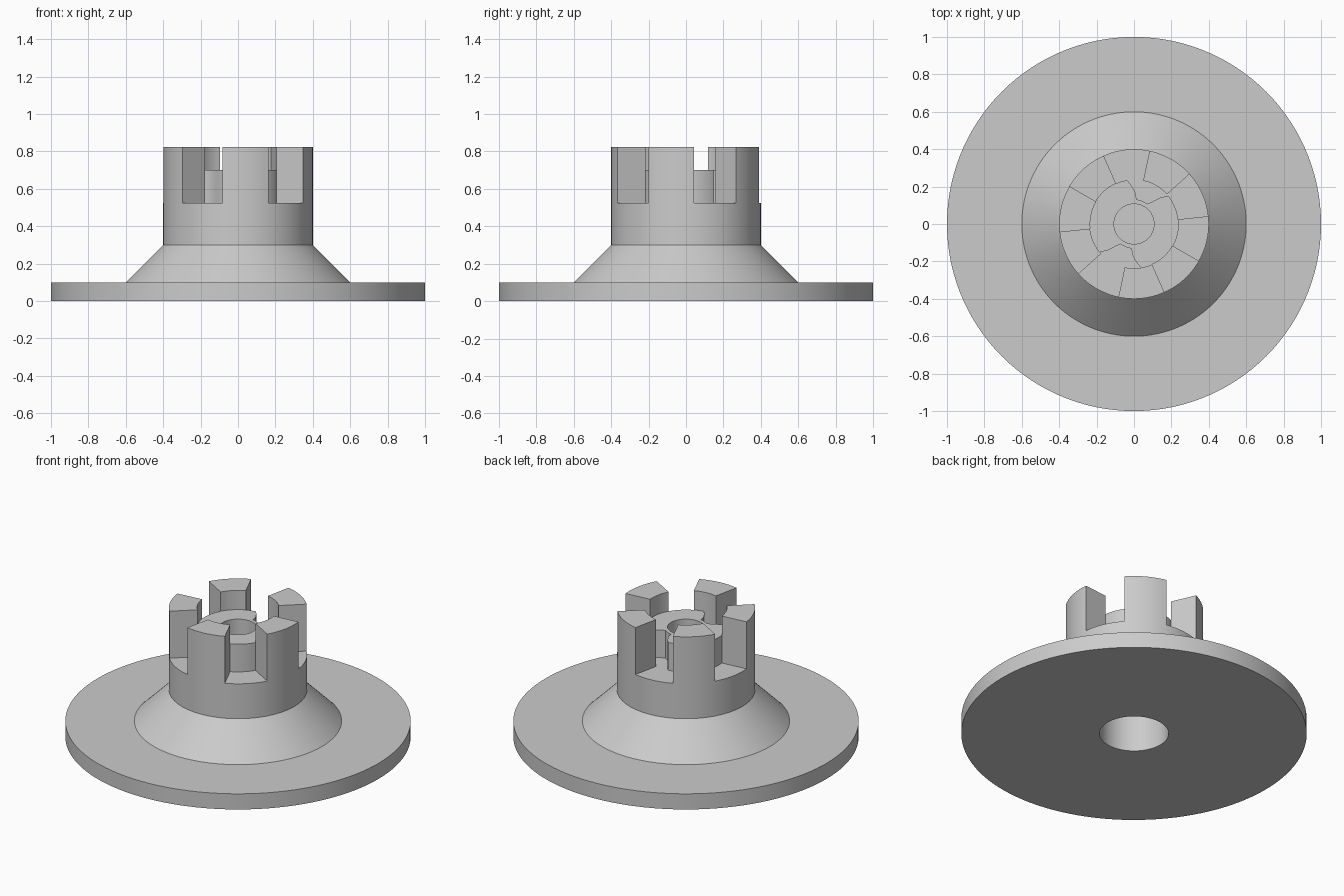
import bpy, math

if "Cube" in bpy.data.objects:
    bpy.data.objects.remove(bpy.data.objects["Cube"])

STEP = 3                       # degrees per segment
N = 360 // STEP
FLOOR, CORE, TOP, BORE = 0.523, 0.70, 0.823, 0.45   # hub heights
R_BORE, R_CORE, R_HUB = 0.107, 0.237, 0.40          # hub radii

grey = bpy.data.materials.new("grey plastic")
grey.diffuse_color = (0.6, 0.6, 0.6, 1)
grey.use_nodes = True
grey.node_tree.nodes["Principled BSDF"].inputs["Base Color"].default_value = grey.diffuse_color


class Mesh:
    """Collects faces in polar coordinates and welds shared points."""

    def __init__(self):
        self.index, self.verts, self.faces = {}, [], []

    def point(self, r, i, z):
        a = math.radians((i % N) * STEP)
        key = (round(r * math.cos(a), 5), round(r * math.sin(a), 5), round(z, 5))
        if key not in self.index:
            self.index[key] = len(self.verts)
            self.verts.append(key)
        return self.index[key]

    def face(self, *corners):
        ids = list(dict.fromkeys(self.point(*c) for c in corners))
        if len(ids) > 2:
            self.faces.append(ids)

    def wall(self, p, q, za, zb):
        if abs(za - zb) > 1e-6:
            self.face((*p, za), (*q, za), (*q, zb), (*p, zb))

    def build(self, name):
        me = bpy.data.meshes.new(name)
        me.from_pydata(self.verts, [], self.faces)
        me.materials.append(grey)
        ob = bpy.data.objects.new(name, me)
        bpy.context.collection.objects.link(ob)
        bpy.ops.object.select_all(action='DESELECT')
        bpy.context.view_layer.objects.active = ob
        ob.select_set(True)
        bpy.ops.object.shade_smooth_by_angle(angle=math.radians(30))


# Flange: disc, conical collar and blind hole from below
flange = Mesh()
profile = [(0, 0.40), (0.2, 0.40), (0.2, 0), (1, 0), (1, 0.1), (0.6, 0.1), (R_HUB, 0.3)]
for (r0, z0), (r1, z1) in zip(profile, profile[1:]):
    for i in range(N):
        flange.face((r0, i, z0), (r0, i + 1, z0), (r1, i + 1, z1), (r1, i, z1))
flange.build("flange")


# Outline of the two opposite notches in the core, as radius over angle
NOTCH = [(39, R_CORE), (45, 0.20), (51, 0.15), (57, 0.128), (84, 0.132),
         (87, 0.165), (93, 0.20), (99, R_CORE)]


def notch_radius(i):
    a = (i * STEP) % 180
    for (a0, r0), (a1, r1) in zip(NOTCH, NOTCH[1:]):
        if a0 <= a <= a1:
            return r0 + (r1 - r0) * (a - a0) / (a1 - a0)
    return R_CORE


def rings(i):
    return [0, R_BORE, notch_radius(i), R_CORE, R_HUB]


def heights(i):
    a = (i + 0.5) * STEP
    in_slot = (a - 6) % 72 < 36          # five slots between five teeth
    return [BORE, CORE, FLOOR, FLOOR if in_slot else TOP]


# Toothed hub: bored and notched core ringed by five teeth
hub = Mesh()
for i in range(N):
    a, b = rings(i), rings(i + 1)
    h, prev = heights(i), heights(i - 1)
    for k in range(4):
        # top of the cell, then its wall towards the previous cell
        hub.face((a[k], i, h[k]), (a[k + 1], i, h[k]),
                 (b[k + 1], i + 1, h[k]), (b[k], i + 1, h[k]))
        if a[k + 1] - a[k] > 1e-6:
            hub.wall((a[k], i), (a[k + 1], i), prev[k], h[k])
    # upright walls between rings
    hub.wall((b[1], i + 1), (a[1], i), h[0], h[1])
    if a[2] < R_CORE or b[2] < R_CORE:
        hub.wall((b[2], i + 1), (a[2], i), h[1], h[2])
        hub.wall((b[3], i + 1), (a[3], i), h[2], h[3])
    else:
        hub.wall((b[3], i + 1), (a[3], i), h[1], h[3])
    hub.wall((b[4], i + 1), (a[4], i), h[3], FLOOR)
    hub.wall((b[4], i + 1), (a[4], i), FLOOR, 0.3)
hub.build("toothed_hub")
